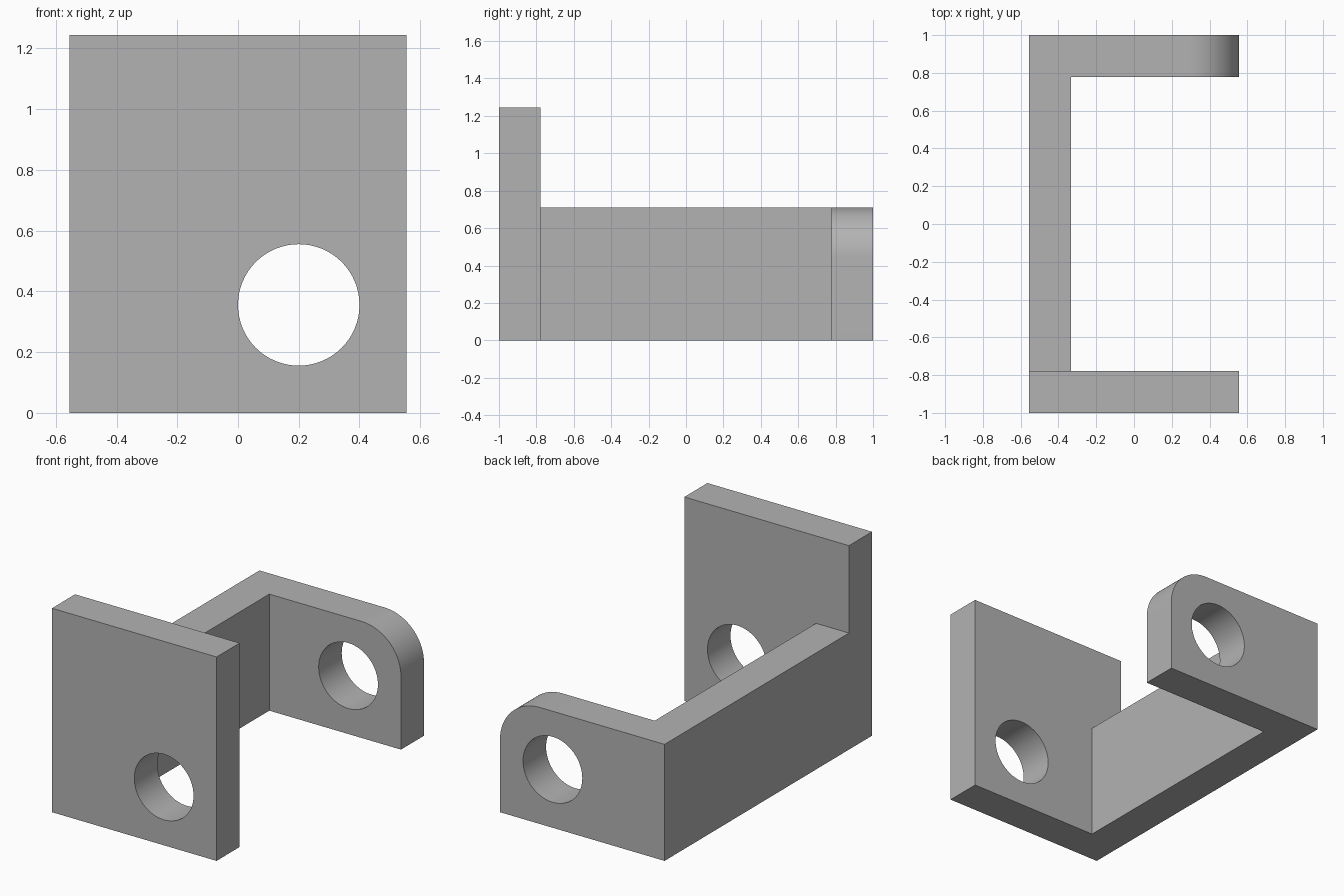
import bpy, bmesh
from math import cos, sin, pi, radians
from mathutils import Vector

cube = bpy.data.objects.get("Cube")
if cube:
    bpy.data.objects.remove(cube, do_unlink=True)

U = 2 / 9                                   # plate thickness, the basic unit
HALF_W, HALF_L = 2.5 * U, 1.0
FRONT_H, LOW_H = 5.6 * U, 3.2 * U
FILLET = 1.2 * U
HOLE_X, HOLE_Z, HOLE_R = 0.9 * U, 1.6 * U, 0.9 * U

grey = bpy.data.materials.new("plain grey")
grey.use_nodes = True
colour = (0.45, 0.45, 0.45, 1)
grey.diffuse_color = colour
grey.node_tree.nodes["Principled BSDF"].inputs["Base Color"].default_value = colour


def prism(name, points, direction):
    """Extrude a closed outline along a direction into a solid."""
    bm = bmesh.new()
    face = bm.faces.new([bm.verts.new(p) for p in points])
    moved = bmesh.ops.extrude_face_region(bm, geom=[face])["geom"]
    bmesh.ops.translate(bm, vec=Vector(direction),
                        verts=[g for g in moved if isinstance(g, bmesh.types.BMVert)])
    bmesh.ops.recalc_face_normals(bm, faces=bm.faces)
    mesh = bpy.data.meshes.new(name)
    bm.to_mesh(mesh)
    bm.free()
    mesh.materials.append(grey)
    obj = bpy.data.objects.new(name, mesh)
    bpy.context.collection.objects.link(obj)
    return obj


def arc(cx, cz, r, y, start, end, steps):
    angles = [start + (end - start) * i / steps for i in range(steps + 1)]
    return [(cx + r * cos(a), y, cz + r * sin(a)) for a in angles]


# U-shaped bracket: front plate, side web and rear tab in one solid
inner_x, inner_y = -HALF_W + U, HALF_L - U
outline = [(-HALF_W, -HALF_L), (HALF_W, -HALF_L), (HALF_W, -inner_y), (inner_x, -inner_y),
           (inner_x, inner_y), (HALF_W, inner_y), (HALF_W, HALF_L), (-HALF_W, HALF_L)]
bracket = prism("bracket", [(x, y, 0) for x, y in outline], (0, 0, FRONT_H))

# Cutter that lowers the web and tab and rounds the tab's free corner
y = -inner_y
curve = arc(HALF_W - FILLET, LOW_H - FILLET, FILLET, y, pi / 2, 0, 24)
profile = ([(-1, y, LOW_H)] + curve +
           [(1, y, LOW_H - FILLET), (1, y, 2), (-1, y, 2)])
height_cutter = prism("height_cutter", profile, (0, 3, 0))

# Cutter for the aligned pin holes through both plates
circle = arc(HOLE_X, HOLE_Z, HOLE_R, -2, 0, 2 * pi, 64)[:-1]
hole_cutter = prism("hole_cutter", circle, (0, 4, 0))

bpy.ops.object.select_all(action="DESELECT")
bpy.context.view_layer.objects.active = bracket
bracket.select_set(True)
for cutter in (height_cutter, hole_cutter):
    cutter.hide_render = True
    mod = bracket.modifiers.new("cut", "BOOLEAN")
    mod.operation, mod.solver, mod.object = "DIFFERENCE", "EXACT", cutter
    bpy.ops.object.modifier_apply(modifier=mod.name)
    bpy.data.objects.remove(cutter, do_unlink=True)

bpy.ops.object.shade_smooth_by_angle(angle=radians(30))
